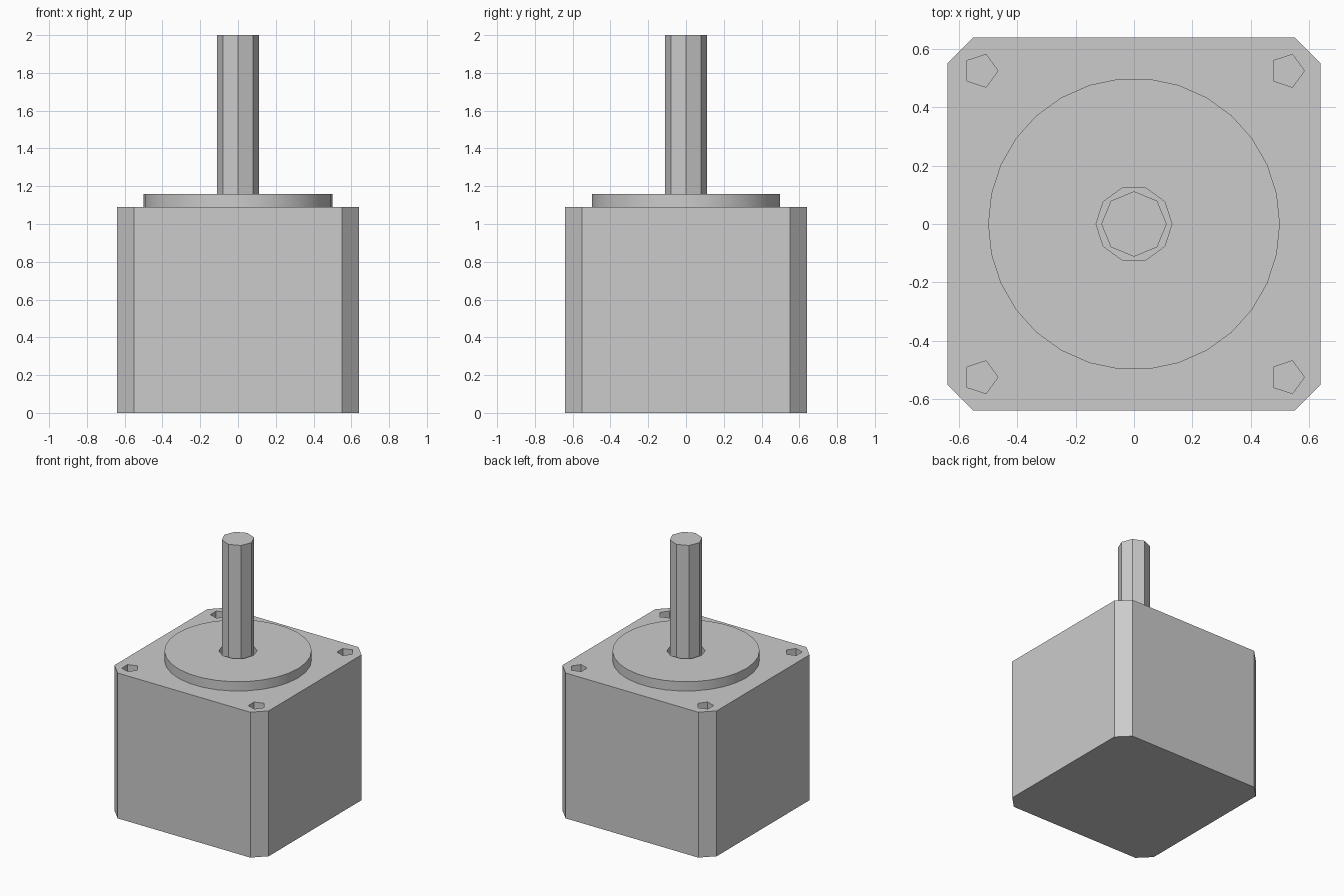
import bpy, bmesh, math

cube = bpy.data.objects.get("Cube")
if cube:
    bpy.data.objects.remove(cube, do_unlink=True)

grey = bpy.data.materials.new("metal grey")
grey.use_nodes = True
grey.diffuse_color = (0.6, 0.6, 0.6, 1)
grey.node_tree.nodes["Principled BSDF"].inputs["Base Color"].default_value = grey.diffuse_color

BODY_TOP, FLANGE_TOP, SHAFT_TOP = 1.09, 1.16, 2.0
HALF, CHAMFER = 0.64, 0.09


def ring(sides, radius, x=0, y=0):
    """Regular polygon with its first corner toward +x."""
    return [(x + radius * math.cos(math.tau * i / sides),
             y + radius * math.sin(math.tau * i / sides)) for i in range(sides)]


def prism(name, outline, bottom, top):
    """Extrude a flat outline between two heights."""
    bm = bmesh.new()
    base = bm.faces.new([bm.verts.new((x, y, bottom)) for x, y in outline])
    side = bmesh.ops.extrude_face_region(bm, geom=[base])
    verts = [v for v in side["geom"] if isinstance(v, bmesh.types.BMVert)]
    bmesh.ops.translate(bm, verts=verts, vec=(0, 0, top - bottom))
    bmesh.ops.recalc_face_normals(bm, faces=bm.faces)
    mesh = bpy.data.meshes.new(name)
    bm.to_mesh(mesh)
    bm.free()
    mesh.materials.append(grey)
    obj = bpy.data.objects.new(name, mesh)
    bpy.context.collection.objects.link(obj)
    return obj


def cut(target, cutter):
    """Subtract a cutter, then discard it."""
    cutter.hide_render = True
    mod = target.modifiers.new("hole", 'BOOLEAN')
    mod.operation, mod.solver, mod.object = 'DIFFERENCE', 'EXACT', cutter
    bpy.context.view_layer.objects.active = target
    bpy.ops.object.modifier_apply(modifier=mod.name)
    bpy.data.objects.remove(cutter, do_unlink=True)


# Square housing with chamfered upright corners
inner = HALF - CHAMFER
outline = []
for sx, sy in ((1, 1), (-1, 1), (-1, -1), (1, -1)):
    pair = [(sx * HALF, sy * inner), (sx * inner, sy * HALF)]
    outline += pair if sx * sy > 0 else pair[::-1]
housing = prism("housing", outline, 0, BODY_TOP)

# Five-sided mounting holes
for sx in (-1, 1):
    for sy in (-1, 1):
        hole = ring(5, 0.059, sx * 0.525, sy * 0.525)
        cut(housing, prism("hole_cutter", hole, BODY_TOP - 0.12, BODY_TOP + 0.1))

# Round pilot flange with a ten-sided bore
flange = prism("pilot_flange", ring(30, 0.5), BODY_TOP, FLANGE_TOP)
cut(flange, prism("bore_cutter", ring(10, 0.13), BODY_TOP - 0.1, FLANGE_TOP + 0.1))
bpy.ops.object.select_all(action='DESELECT')
flange.select_set(True)
bpy.context.view_layer.objects.active = flange
bpy.ops.object.shade_smooth_by_angle(angle=math.radians(30))

# Eight-sided output shaft
prism("shaft", ring(8, 0.112), BODY_TOP, SHAFT_TOP)
